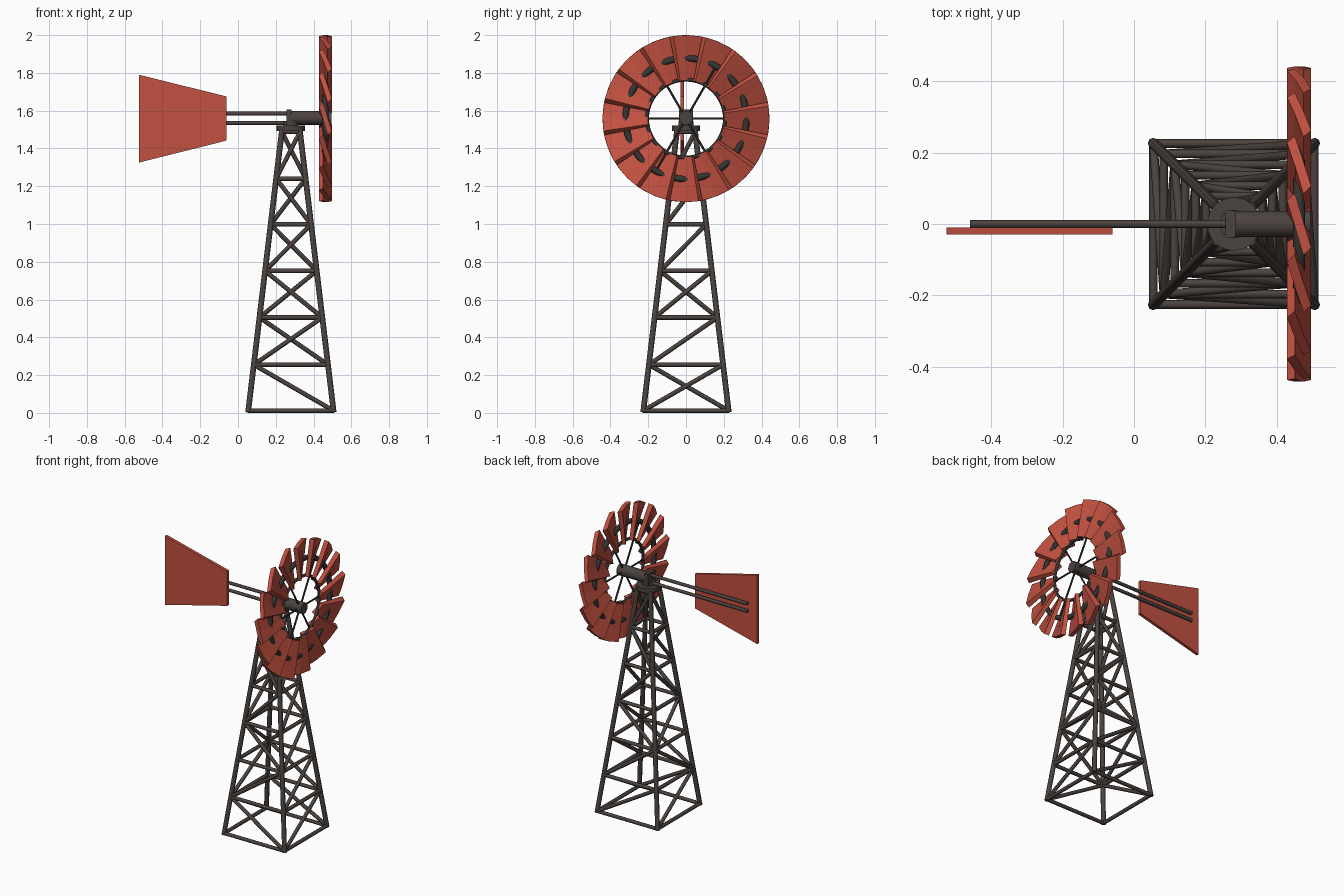
import bpy, bmesh, math
from mathutils import Vector, Matrix

if "Cube" in bpy.data.objects:
    bpy.data.objects.remove(bpy.data.objects["Cube"])


def material(name, rgb):
    m = bpy.data.materials.new(name)
    m.diffuse_color = (*rgb, 1)
    m.use_nodes = True
    m.node_tree.nodes["Principled BSDF"].inputs["Base Color"].default_value = m.diffuse_color
    return m


STEEL = material("dark_brown_steel", (0.070, 0.056, 0.050))
IRON = material("black_iron", (0.035, 0.036, 0.034))
RED = material("faded_red", (0.54, 0.082, 0.052))


def finish(name, bm, mat, smooth=False):
    bmesh.ops.recalc_face_normals(bm, faces=bm.faces)
    me = bpy.data.meshes.new(name)
    bm.to_mesh(me)
    bm.free()
    me.materials.append(mat)
    ob = bpy.data.objects.new(name, me)
    bpy.context.collection.objects.link(ob)
    if smooth:
        bpy.context.view_layer.objects.active = ob
        ob.select_set(True)
        bpy.ops.object.shade_smooth_by_angle(angle=math.radians(50))
        ob.select_set(False)
    return ob


def rod(bm, a, b, r, sides=8):
    a, b = Vector(a), Vector(b)
    d = b - a
    mat = Matrix.Translation((a + b) / 2) @ d.to_track_quat('Z', 'Y').to_matrix().to_4x4()
    bmesh.ops.create_cone(bm, cap_ends=True, segments=sides, radius1=r, radius2=r,
                          depth=d.length, matrix=mat)


def rods(name, pairs, r, mat, sides=8):
    bm = bmesh.new()
    for a, b in pairs:
        rod(bm, a, b, r, sides)
    return finish(name, bm, mat, True)


# Tower frame: four tapering legs with seven levels
CX = 0.28
LEVELS = [0.012, 0.255, 0.505, 0.752, 0.998, 1.24, 1.488]


def corner(i, z):
    h = 0.227 + (0.048 - 0.227) * z / 1.49
    sx, sy = [(-1, -1), (1, -1), (1, 1), (-1, 1)][i % 4]
    return Vector((CX + sx * h, sy * h, z))


rods("tower_legs", [(corner(i, 0.004), corner(i, 1.5)) for i in range(4)], 0.015, STEEL)
rods("tower_crossbars", [(corner(i, z), corner(i + 1, z)) for z in LEVELS for i in range(4)],
     0.012, STEEL)

# Diagonal braces, one per panel; True rises from the first corner to the second
RISES = {(0, 1): "010101", (3, 2): "001010", (1, 2): "111111", (0, 3): "010111"}
braces = []
for (a, b), pattern in RISES.items():
    for k, up in enumerate(pattern):
        lo, hi = (a, b) if up == "1" else (b, a)
        braces.append((corner(lo, LEVELS[k]), corner(hi, LEVELS[k + 1])))
rods("tower_braces", braces, 0.012, STEEL)

# Turntable and gearbox on top of the tower
rods("turntable", [((CX, 0, 1.493), (CX, 0, 1.522))], 0.075, STEEL, 24)
rods("turntable_neck", [((CX, 0, 1.52), (CX, 0, 1.545))], 0.04, STEEL, 16)
bm = bmesh.new()
bmesh.ops.create_cube(bm, size=1, matrix=Matrix.Translation((0.27, 0, 1.566))
                      @ Matrix.Diagonal((0.028, 0.076, 0.08, 1)))
finish("gearbox_flange", bm, STEEL)
WZ = 1.558
rods("wheel_hub", [((0.28, 0, WZ + 0.004), (0.495, 0, WZ + 0.004))], 0.037, STEEL, 16)

# Tail boom and vane
rods("tail_booms", [((-0.46, 0, z), (0.265, 0, z)) for z in (1.535, 1.585)], 0.011, STEEL)
bm = bmesh.new()
vane = bm.faces.new([bm.verts.new((x, -0.03, z)) for x, z in
                     ((-0.525, 1.325), (-0.06, 1.442), (-0.06, 1.675), (-0.525, 1.79))])
ext = bmesh.ops.extrude_face_region(bm, geom=[vane])
bmesh.ops.translate(bm, vec=(0, 0.02, 0), verts=[v for v in ext["geom"] if isinstance(v, bmesh.types.BMVert)])
finish("tail_vane", bm, RED)

# Wheel: sixteen pitched wedge blades
WX, R_IN, R_OUT, COUNT = 0.4625, 0.202, 0.442, 16


def polar(x, r, ang):
    return Vector((x, r * math.cos(ang), WZ + r * math.sin(ang)))


# Blade section as (offset around the rim, offset along the axle)
SECTION = [(-0.088, -0.012), (-0.01, 0.011), (0.066, 0.034),
           (0.088, 0.012), (0.01, -0.011), (-0.066, -0.034)]
bm = bmesh.new()
for n in range(COUNT):
    base = math.tau * n / COUNT
    inner, outer = [[bm.verts.new(polar(WX + dx, r, base + t / R_OUT)) for t, dx in SECTION]
                    for r in (R_IN, R_OUT)]
    bm.faces.new(inner)
    bm.faces.new(outer)
    for k in range(6):
        j = (k + 1) % 6
        bm.faces.new((inner[k], inner[j], outer[j], outer[k]))
finish("wheel_blades", bm, RED)


# Support rings threaded through the blades
def ring(name, radius, r, segs=48, sides=8):
    bm = bmesh.new()
    loops = [[bm.verts.new(polar(WX + r * math.sin(math.tau * s / sides),
                                 radius + r * math.cos(math.tau * s / sides),
                                 math.tau * n / segs)) for s in range(sides)]
             for n in range(segs)]
    for n in range(segs):
        p, q = loops[n], loops[(n + 1) % segs]
        for s in range(sides):
            t = (s + 1) % sides
            bm.faces.new((p[s], p[t], q[t], q[s]))
    return finish(name, bm, IRON, True)


ring("outer_ring", 0.32, 0.017)
ring("inner_ring", 0.206, 0.010)

# Six thin spokes
rods("wheel_spokes", [(polar(WX, 0.02, math.tau * k / 6), polar(WX, 0.32, math.tau * k / 6))
                      for k in range(6)], 0.006, IRON, 6)
